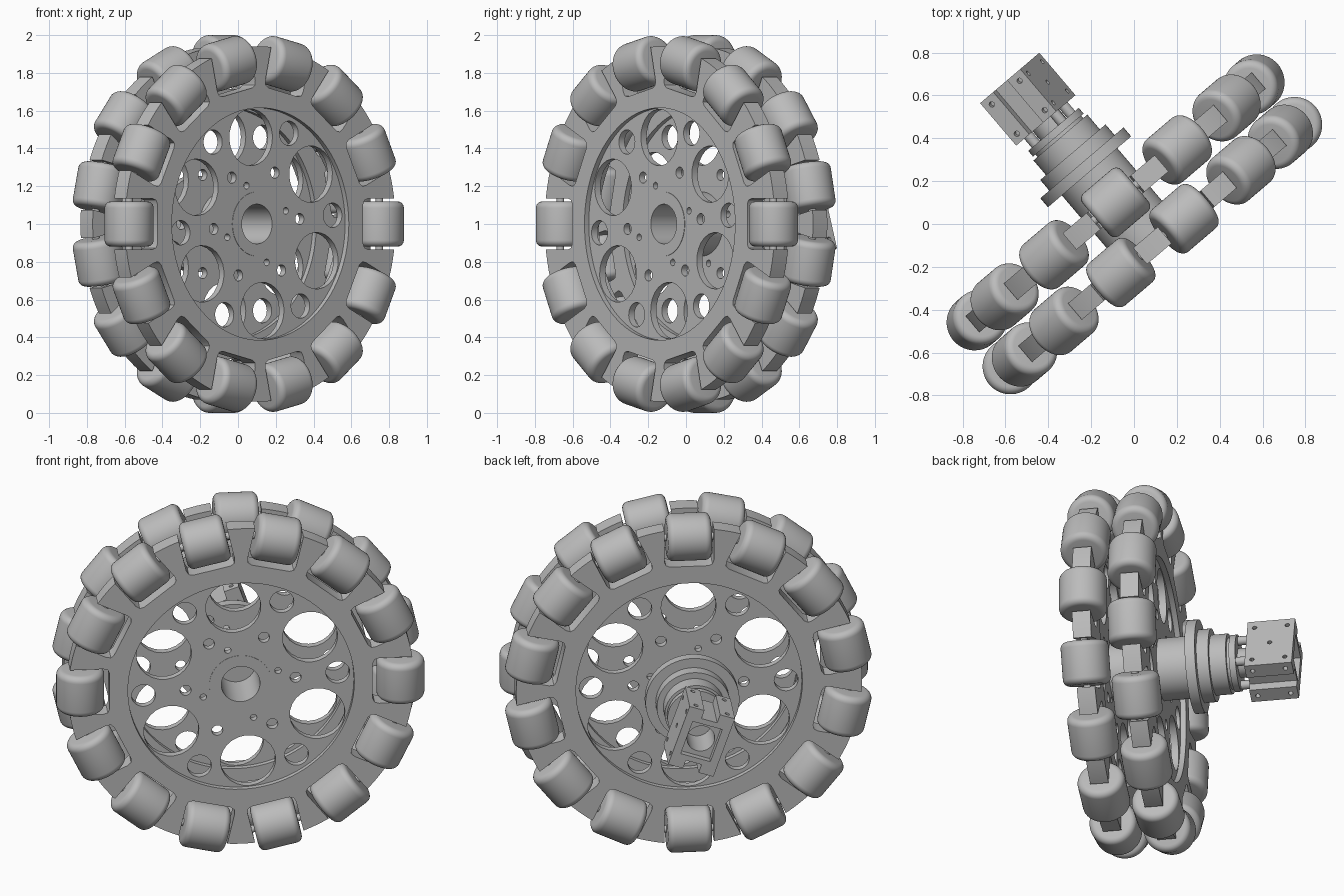
import bpy, bmesh
from math import sin, cos, pi, radians, asin
from mathutils import Matrix, Vector

cube = bpy.data.objects.get("Cube")
if cube:
    bpy.data.objects.remove(cube)

grey = bpy.data.materials.new("machined_grey")
grey.use_nodes = True
grey.diffuse_color = (0.5, 0.5, 0.5, 1)
grey.node_tree.nodes["Principled BSDF"].inputs["Base Color"].default_value = (0.5, 0.5, 0.5, 1)

# Wheel frame: local x along the wheel, local y up, local z out of the front hub
t = radians(40.4)
FRAME = Matrix(((cos(t), 0, sin(t), 0), (sin(t), 0, -cos(t), 0),
                (0, 1, 0, 1), (0, 0, 0, 1)))


def T(x, y, z):
    return Matrix.Translation((x, y, z))


def R(angle, axis):
    return Matrix.Rotation(angle, 4, axis)


def add(name, mesh, matrix):
    ob = bpy.data.objects.new(name, mesh)
    bpy.context.collection.objects.link(ob)
    ob.matrix_world = FRAME @ matrix
    if not mesh.materials:
        mesh.materials.append(grey)
    return ob


def finish(bm, name):
    bmesh.ops.remove_doubles(bm, verts=bm.verts, dist=1e-5)
    bmesh.ops.recalc_face_normals(bm, faces=bm.faces)
    mesh = bpy.data.meshes.new(name)
    bm.to_mesh(mesh)
    bm.free()
    return mesh


def lathe(name, profile, steps=48):
    bm = bmesh.new()
    vs = [bm.verts.new((r, 0, z)) for r, z in profile]
    es = [bm.edges.new(p) for p in zip(vs, vs[1:])]
    bmesh.ops.spin(bm, geom=vs + es, cent=(0, 0, 0), axis=(0, 0, 1),
                   angle=2 * pi, steps=steps)
    return finish(bm, name)


def circle(r, cx=0, cy=0, n=32):
    return [(cx + r * cos(2 * pi * i / n), cy + r * sin(2 * pi * i / n)) for i in range(n)]


def hole_ring(count, distance, r, start):
    return [circle(r, distance * cos(a), distance * sin(a), 24)
            for a in (radians(start) + 2 * pi * i / count for i in range(count))]


def plate(name, loops, half):
    """Extruded flat outline; loops after the first are holes."""
    cu = bpy.data.curves.new(name, "CURVE")
    cu.dimensions, cu.fill_mode, cu.extrude = "2D", "BOTH", half
    for loop in loops:
        s = cu.splines.new("POLY")
        s.points.add(len(loop) - 1)
        for p, (x, y) in zip(s.points, loop):
            p.co = (x, y, 0, 1)
        s.use_cyclic_u = True
    tmp = bpy.data.objects.new(name, cu)
    bpy.context.collection.objects.link(tmp)
    deps = bpy.context.evaluated_depsgraph_get()
    raw = bpy.data.meshes.new_from_object(tmp.evaluated_get(deps))
    bm = bmesh.new()
    bm.from_mesh(raw)
    bpy.data.objects.remove(tmp)
    bpy.data.meshes.remove(raw)
    return finish(bm, name)


# Rim outline with an open pocket for every roller
COUNT, RIM, WEB = 14, 0.94, 0.615
STEP = 2 * pi / COUNT
HALF = 0.135


def rim_outline():
    pts = []
    edge = asin(HALF / RIM)
    side = [(0.75, HALF), (0.725, HALF - 0.008), (0.715, HALF - 0.03)]
    pocket = [(x, -y) for x, y in side] + side[::-1]
    for k in range(COUNT):
        a = k * STEP
        pts += [(x * cos(a) - y * sin(a), x * sin(a) + y * cos(a)) for x, y in pocket]
        for i in range(7):
            b = a + edge + (STEP - 2 * edge) * i / 6
            pts.append((RIM * cos(b), RIM * sin(b)))
    return pts


rim = plate("rim", [rim_outline(), circle(WEB, n=96)], 0.05)
web = plate("web", [circle(WEB + 0.002, n=96), circle(0.168, n=48)]
            + hole_ring(6, 0.46, 0.15, 30) + hole_ring(6, 0.53, 0.065, 0)
            + hole_ring(6, 0.3, 0.03, 0) + hole_ring(4, 0.215, 0.018, 14), 0.02)

# Roller: filleted cylinder with a pin through it
L, RR, F = 0.12, 0.13, 0.035
fillet = [(RR - F + F * sin(a), L - F + F * cos(a)) for a in (pi / 2 * i / 6 for i in range(7))]
end = [(0, 0.15), (0.02, 0.15), (0.02, L)] + fillet
roller = lathe("roller", end + [(r, -z) for r, z in end[::-1]])

for label, w, turn, holes in (("front", 0.1325, 0, radians(5)), ("rear", -0.1325, STEP / 2, 0)):
    add(label + "_rim", rim, T(0, 0, w) @ R(turn, "Z"))
    add(label + "_web", web, T(0, 0, w) @ R(holes, "Z"))
    for k in range(COUNT):
        add(f"{label}_roller_{k + 1}", roller,
            R(turn + k * STEP, "Z") @ T(0.87, 0, w) @ R(pi / 2, "X"))

# Hub: bored front, flange, stepped housing and output neck
hub = lathe("hub", [(0, -0.1), (0.105, -0.1), (0.105, 0.155), (0.17, 0.155), (0.17, -0.32),
                    (0.255, -0.32), (0.255, -0.375), (0.2, -0.375), (0.2, -0.44),
                    (0.165, -0.44), (0.165, -0.53), (0.14, -0.53), (0.14, -0.545),
                    (0.155, -0.545), (0.155, -0.58), (0.08, -0.58), (0.08, -0.66), (0, -0.66)], 64)
add("hub", hub, Matrix())

# Tilted mounting block with channels along its top and bottom
BW, BH, BD = 0.13, 0.18, 0.13
half = [(BW, -BH), (BW, BH), (0.045, BH), (0.045, BH - 0.05)]
outline = half + [(-x, y) for x, y in half[::-1]]
outline += [(-0.045, -BH), (-0.045, 0.05 - BH), (0.045, 0.05 - BH), (0.045, -BH)]
block_place = R(radians(19), "Z") @ T(0, 0, -0.765)
block = add("mounting_block", plate("mounting_block", [outline, circle(0.075)], BD), block_place)

# Screw holes in the sides, top and bottom, and a square recess in the end
bm = bmesh.new()


def drill(matrix):
    bmesh.ops.create_cone(bm, cap_ends=True, segments=12, radius1=0.013,
                          radius2=0.013, depth=0.06, matrix=matrix)


for s in (-1, 1):
    for z in (-0.09, 0.09):
        for y in (-0.13, 0.13):
            drill(T(s * BW, y, z) @ R(pi / 2, "Y"))
        for x in (-0.09, 0.09):
            drill(T(x, s * BH, z) @ R(pi / 2, "X"))
    drill(T(s * BW, 0, 0) @ R(pi / 2, "Y"))
bmesh.ops.create_cube(bm, size=1, matrix=T(0, 0, -BD) @ Matrix.Diagonal((0.17, 0.2, 0.08, 1)))
cutter = add("block_cutter", finish(bm, "block_cutter"), block_place)
cutter.hide_render = True
mod = block.modifiers.new("drill", "BOOLEAN")
mod.operation, mod.object, mod.solver = "DIFFERENCE", cutter, "EXACT"
bpy.context.view_layer.update()
cut = bpy.data.meshes.new_from_object(block.evaluated_get(bpy.context.evaluated_depsgraph_get()))
block.modifiers.clear()
block.data = cut
bpy.data.objects.remove(cutter)

# Four standoffs joining block and housing
post = lathe("standoff", [(0, 0.04), (0.025, 0.04), (0.025, -0.04), (0, -0.04)], 16)
for k in range(4):
    a = radians(19 + 45 + 90 * k)
    add(f"standoff_{k + 1}", post, T(0.12 * cos(a), 0.12 * sin(a), -0.608))

# Smooth curved surfaces, keep machined edges crisp
bpy.ops.object.select_all(action="DESELECT")
for ob in bpy.context.collection.objects:
    if ob.type == "MESH" and ob.data.materials and ob.data.materials[0] == grey:
        ob.select_set(True)
        bpy.context.view_layer.objects.active = ob
bpy.ops.object.shade_smooth_by_angle(angle=radians(30))
